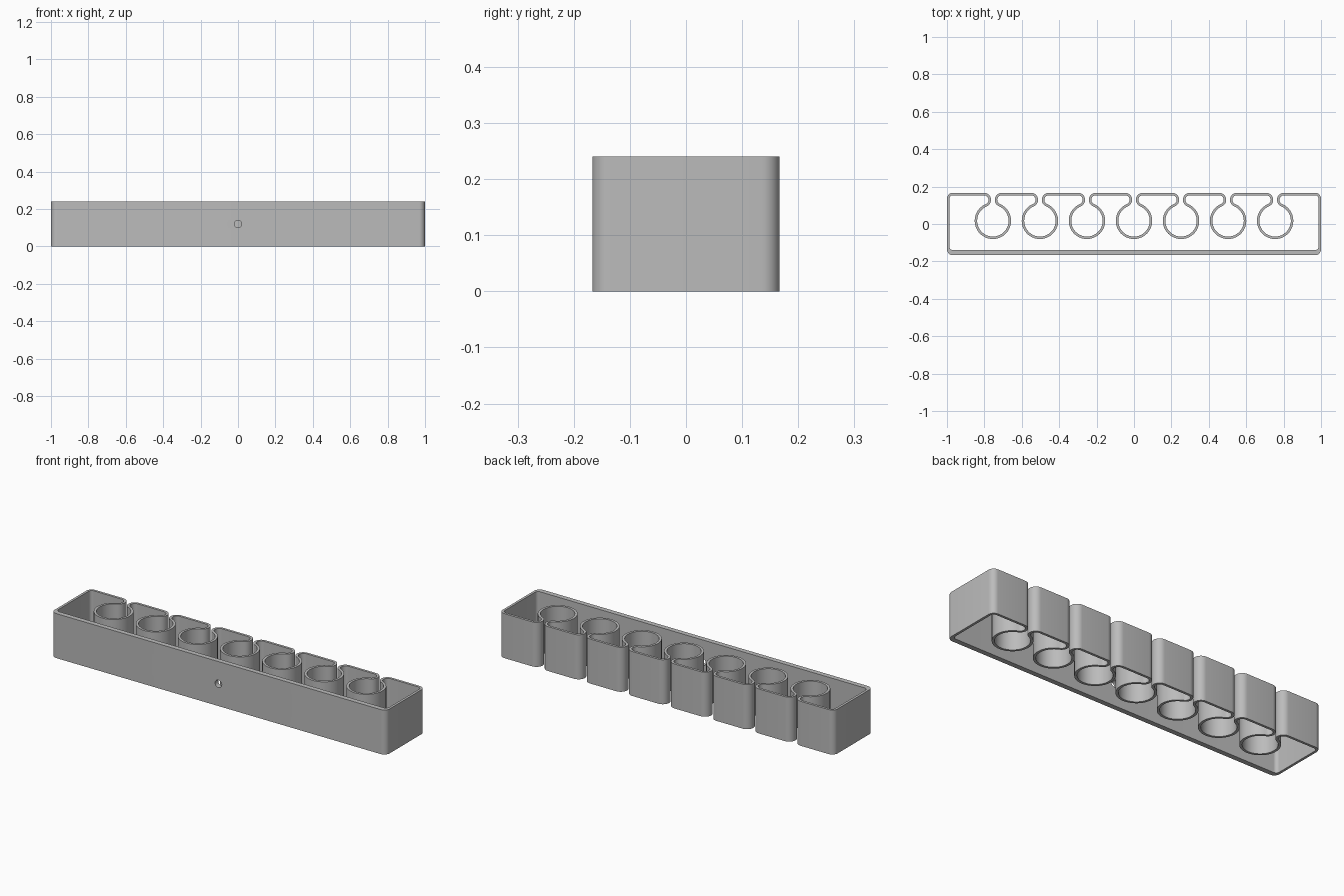
import bpy
import bmesh
from math import atan2, cos, sin, pi, hypot, radians

HALF_DEPTH, HEIGHT = 0.167, 0.24
WALL, FRONT_WALL = 0.0133, 0.027
CORNER = 0.032
CELL_R, CELL_Y, PITCH, COUNT = 0.084, 0.017, 0.2515, 7
GAP = 0.01          # half width of each slot

# Rounded lip that touches the back plane, the slot and the round cell
a, d = 1, HALF_DEPTH - CELL_Y
half_b = GAP - d - CELL_R
LIP_R = -half_b - (half_b ** 2 - (GAP ** 2 + d ** 2 - CELL_R ** 2)) ** 0.5
LIP_X, LIP_Y = GAP + LIP_R, HALF_DEPTH - LIP_R

scene_cube = bpy.data.objects.get("Cube")
if scene_cube:
    bpy.data.objects.remove(scene_cube, do_unlink=True)

grey = bpy.data.materials.new("plain grey")
grey.use_nodes = True
COLOUR = (0.5, 0.5, 0.5, 1)
grey.diffuse_color = COLOUR
grey.node_tree.nodes["Principled BSDF"].inputs["Base Color"].default_value = COLOUR


def arc(cx, cy, r, start, end, steps):
    angles = [start + (end - start) * i / steps for i in range(steps + 1)]
    return [(cx + r * cos(t), cy + r * sin(t)) for t in angles]


def outline(wall, front):
    """Closed plan of the holder, moved inward by the wall thickness."""
    r = CORNER - wall
    ex, back = 1 - CORNER, HALF_DEPTH - CORNER
    front_y = -HALF_DEPTH + front + r
    pts = arc(-ex, front_y, r, pi, 1.5 * pi, 8)
    pts += arc(ex, front_y, r, 1.5 * pi, 2 * pi, 8)
    pts += arc(ex, back, r, 0, pi / 2, 8)
    lean = atan2(LIP_Y - CELL_Y, LIP_X)
    for i in reversed(range(COUNT)):
        x = (i - (COUNT - 1) / 2) * PITCH
        lip = LIP_R - wall
        pts += arc(x + LIP_X, LIP_Y, lip, pi / 2, pi + lean, 14)
        pts += arc(x, CELL_Y, CELL_R + wall, lean, -pi - lean, 56)
        pts += arc(x - LIP_X, LIP_Y, lip, -lean, pi / 2, 14)
    pts += arc(-ex, back, r, pi / 2, pi, 8)
    return pts


# Continuous wall, open above and below
bm = bmesh.new()
rings = []
for plan, z in ((outline(0, 0), 0), (outline(0, 0), HEIGHT),
                (outline(WALL, FRONT_WALL), HEIGHT), (outline(WALL, FRONT_WALL), 0)):
    rings.append([bm.verts.new((x, y, z)) for x, y in plan])
n = len(rings[0])
for k in range(4):
    low, high = rings[k], rings[(k + 1) % 4]
    for i in range(n):
        j = (i + 1) % n
        bm.faces.new((low[i], low[j], high[j], high[i]))
bmesh.ops.remove_doubles(bm, verts=bm.verts, dist=0.00005)
bmesh.ops.recalc_face_normals(bm, faces=bm.faces)
mesh = bpy.data.meshes.new("holder_wall")
bm.to_mesh(mesh)
bm.free()
mesh.materials.append(grey)
holder = bpy.data.objects.new("holder_wall", mesh)
bpy.context.collection.objects.link(holder)

# Screw hole through the middle of the front wall
bpy.ops.mesh.primitive_cylinder_add(vertices=32, radius=0.02, depth=0.06,
                                    location=(0, -HALF_DEPTH, HEIGHT / 2),
                                    rotation=(pi / 2, 0, 0))
cutter = bpy.context.object
cutter.name = "screw_hole_cutter"
cutter.hide_render = True
cutter.data.materials.append(grey)
cut = holder.modifiers.new("screw_hole", "BOOLEAN")
cut.operation, cut.solver, cut.object = "DIFFERENCE", "EXACT", cutter
bpy.ops.object.select_all(action="DESELECT")
holder.select_set(True)
bpy.context.view_layer.objects.active = holder
bpy.ops.object.modifier_apply(modifier=cut.name)
bpy.data.objects.remove(cutter, do_unlink=True)
bpy.ops.object.shade_smooth_by_angle(angle=radians(30))
